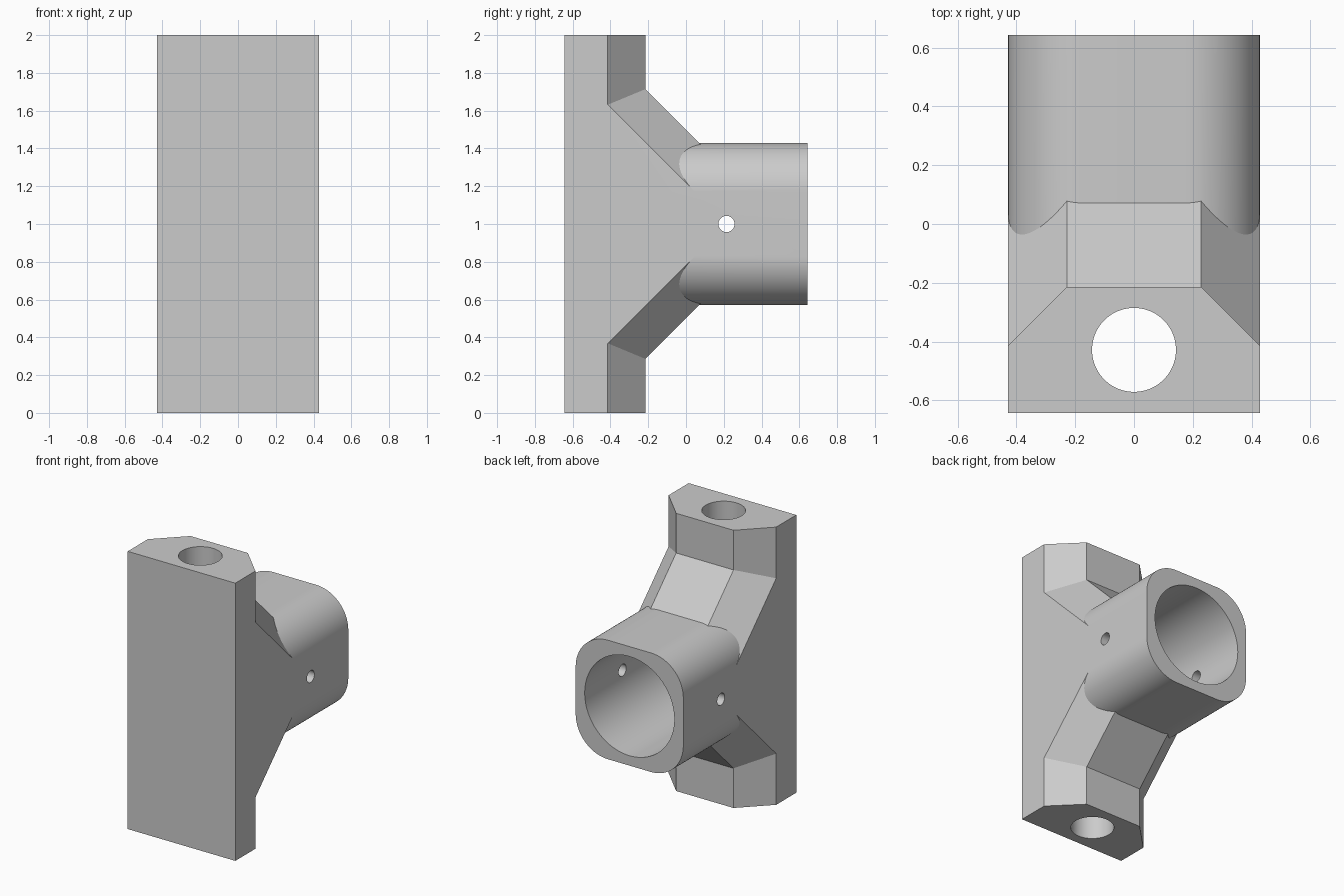
import bpy, bmesh
from math import pi, cos, sin, radians
from mathutils import Matrix

if "Cube" in bpy.data.objects:
    bpy.data.objects.remove(bpy.data.objects["Cube"], do_unlink=True)

MM = 1 / 70                      # design unit
W, D = 30 * MM, 45 * MM          # half width, half depth
C = 14 * MM                      # chamfer size
BACK = -15 * MM                  # back of the upright block

grey = bpy.data.materials.new("plain grey")
grey.use_nodes = True
COLOUR = (0.6, 0.6, 0.6, 1)
grey.diffuse_color = COLOUR
grey.node_tree.nodes["Principled BSDF"].inputs["Base Color"].default_value = COLOUR


def loft(name, rings):
    """Closed solid through rings that have equal point counts."""
    bm = bmesh.new()
    loops = [[bm.verts.new(p) for p in ring] for ring in rings]
    n = len(loops[0])
    for a, b in zip(loops, loops[1:]):
        for i in range(n):
            j = (i + 1) % n
            bm.faces.new((a[i], a[j], b[j], b[i]))
    bm.faces.new(loops[0])
    bm.faces.new(loops[-1])
    bmesh.ops.recalc_face_normals(bm, faces=bm.faces)
    mesh = bpy.data.meshes.new(name)
    bm.to_mesh(mesh)
    bm.free()
    mesh.materials.append(grey)
    ob = bpy.data.objects.new(name, mesh)
    bpy.context.collection.objects.link(ob)
    return ob


def cylinder(name, radius, length, centre, axis, sides=96):
    turn = {"x": Matrix.Rotation(pi / 2, 4, "Y"),
            "y": Matrix.Rotation(pi / 2, 4, "X"),
            "z": Matrix.Identity(4)}[axis]
    place = Matrix.Translation(centre) @ turn
    rings = []
    for h in (-length / 2, length / 2):
        ring = Matrix.Translation((0, 0, h))
        rings.append([place @ ring @ Matrix.Rotation(2 * pi * i / sides, 4, "Z")
                      @ Matrix.Translation((radius, 0, 0)).to_translation()
                      for i in range(sides)])
    return loft(name, rings)


def combine(target, other, operation):
    mod = target.modifiers.new(operation.lower(), "BOOLEAN")
    mod.operation, mod.object, mod.solver = operation, other, "EXACT"
    bpy.context.view_layer.objects.active = target
    bpy.ops.object.modifier_apply(modifier=mod.name)
    bpy.data.objects.remove(other, do_unlink=True)


# Upright block with chamfered back corners
plan = [(-W, -D), (W, -D), (W, BACK - C), (W - C, BACK),
        (C - W, BACK), (-W, BACK - C)]
bracket = loft("socket_bracket", [[(x, y, z) for x, y in plan] for z in (0, 2)])


# Tapering chamfered gusset from block to socket
def gusset_ring(y):
    tall = 0.5 - y
    low = tall - C * 2 ** 0.5
    half = [(W, -low), (W, low), (W - C, tall)]
    pts = half + [(-x, z) for x, z in reversed(half)] + [(C - W, -tall), (W - C, -tall)]
    pts = [p for i, p in enumerate(pts) if p not in pts[:i]]
    return [(x, y, 1 + z) for x, z in pts]


combine(bracket, loft("gusset", [gusset_ring(-0.45), gusset_ring(0.1)]), "UNION")

# Rounded square socket
R = 18 * MM
outline = []
for quarter, (sx, sz) in enumerate([(1, 1), (-1, 1), (-1, -1), (1, -1)]):
    for step in range(25):
        a = radians(90 * quarter + 90 * step / 24)
        outline.append((sx * (W - R) + R * cos(a), 1 + sz * (W - R) + R * sin(a)))
socket = loft("socket", [[(x, y, z) for x, z in outline] for y in (-0.1, D)])
combine(bracket, socket, "UNION")

# Socket bore, vertical rod hole and cross pin hole
combine(bracket, cylinder("bore", 25 * MM, 120 * MM, (0, D, 1), "y"), "DIFFERENCE")
combine(bracket, cylinder("rod_hole", 10 * MM, 3, (0, -30 * MM, 1), "z"), "DIFFERENCE")
combine(bracket, cylinder("pin_hole", 3 * MM, 2, (0, 15 * MM, 1), "x", 48), "DIFFERENCE")

bpy.ops.object.select_all(action="DESELECT")
bracket.select_set(True)
bpy.context.view_layer.objects.active = bracket
bpy.ops.object.shade_smooth_by_angle(angle=radians(25))
